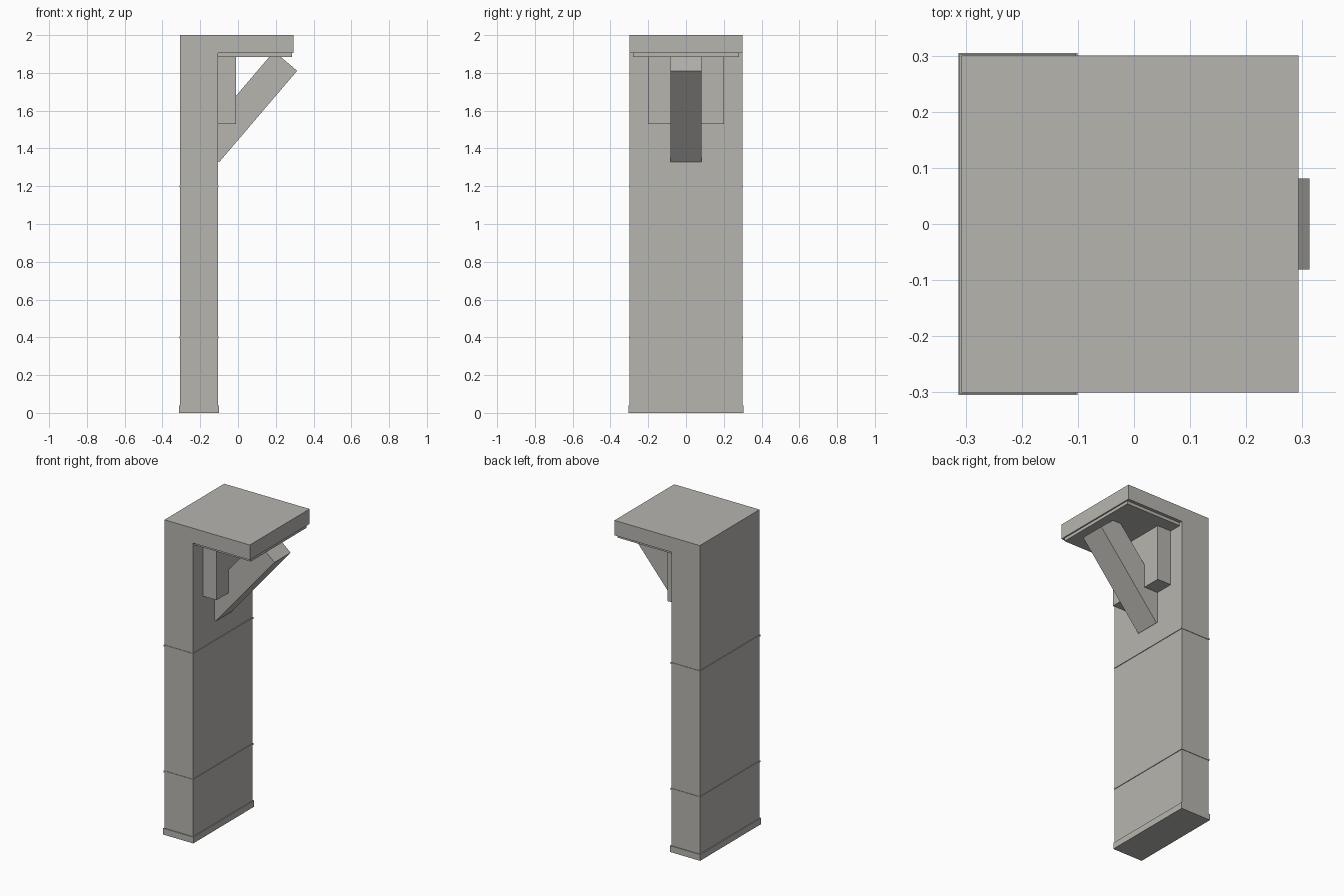
import bpy
import bmesh
from mathutils import Vector

cube = bpy.data.objects.get("Cube")
if cube:
    bpy.data.objects.remove(cube, do_unlink=True)

# Single stone colour
stone = bpy.data.materials.new("warm_grey_stone")
stone.use_nodes = True
colour = (0.47, 0.46, 0.43, 1)
stone.diffuse_color = colour
stone.node_tree.nodes["Principled BSDF"].inputs["Base Color"].default_value = colour


def prism(name, profile, half_depth):
    """Extrude an x-z profile symmetrically along y."""
    bm = bmesh.new()
    face = bm.faces.new([bm.verts.new((x, -half_depth, z)) for x, z in profile])
    result = bmesh.ops.extrude_face_region(bm, geom=[face])
    moved = [v for v in result["geom"] if isinstance(v, bmesh.types.BMVert)]
    bmesh.ops.translate(bm, verts=moved, vec=(0, 2 * half_depth, 0))
    bmesh.ops.recalc_face_normals(bm, faces=bm.faces[:])
    mesh = bpy.data.meshes.new(name)
    bm.to_mesh(mesh)
    bm.free()
    mesh.materials.append(stone)
    obj = bpy.data.objects.new(name, mesh)
    bpy.context.collection.objects.link(obj)
    return obj


def block(name, x0, x1, z0, z1, half_depth):
    return prism(name, [(x0, z0), (x1, z0), (x1, z1), (x0, z1)], half_depth)


back, front, tip = -0.307, -0.107, 0.293

# Post and overhanging cap as one L-shaped body
prism("post_and_cap", [(back, 0), (front, 0), (front, 1.905),
                       (tip, 1.905), (tip, 2), (back, 2)], 0.3)

# Stepped panel under the overhang
block("cap_underside_panel", front - 0.02, 0.285, 1.885, 1.91, 0.28)

# Plinth and thin bands round the post
block("plinth", back - 0.006, front + 0.006, 0, 0.04, 0.305)
for name, z in (("lower_band", 0.4), ("upper_band", 1.2)):
    block(name, back - 0.004, front + 0.004, z - 0.005, z + 0.005, 0.303)

# Corbel block beneath the overhang
block("corbel", front - 0.02, -0.01, 1.53, 1.89, 0.2)

# Square diagonal brace, with ends cut at right angles
foot, head = Vector((-0.1, 1.327)), Vector((0.313, 1.811))
along = (head - foot).normalized()
across = Vector((-along.y, along.x)) * 0.16
prism("diagonal_brace", [foot, head, head + across, foot + across], 0.081)
